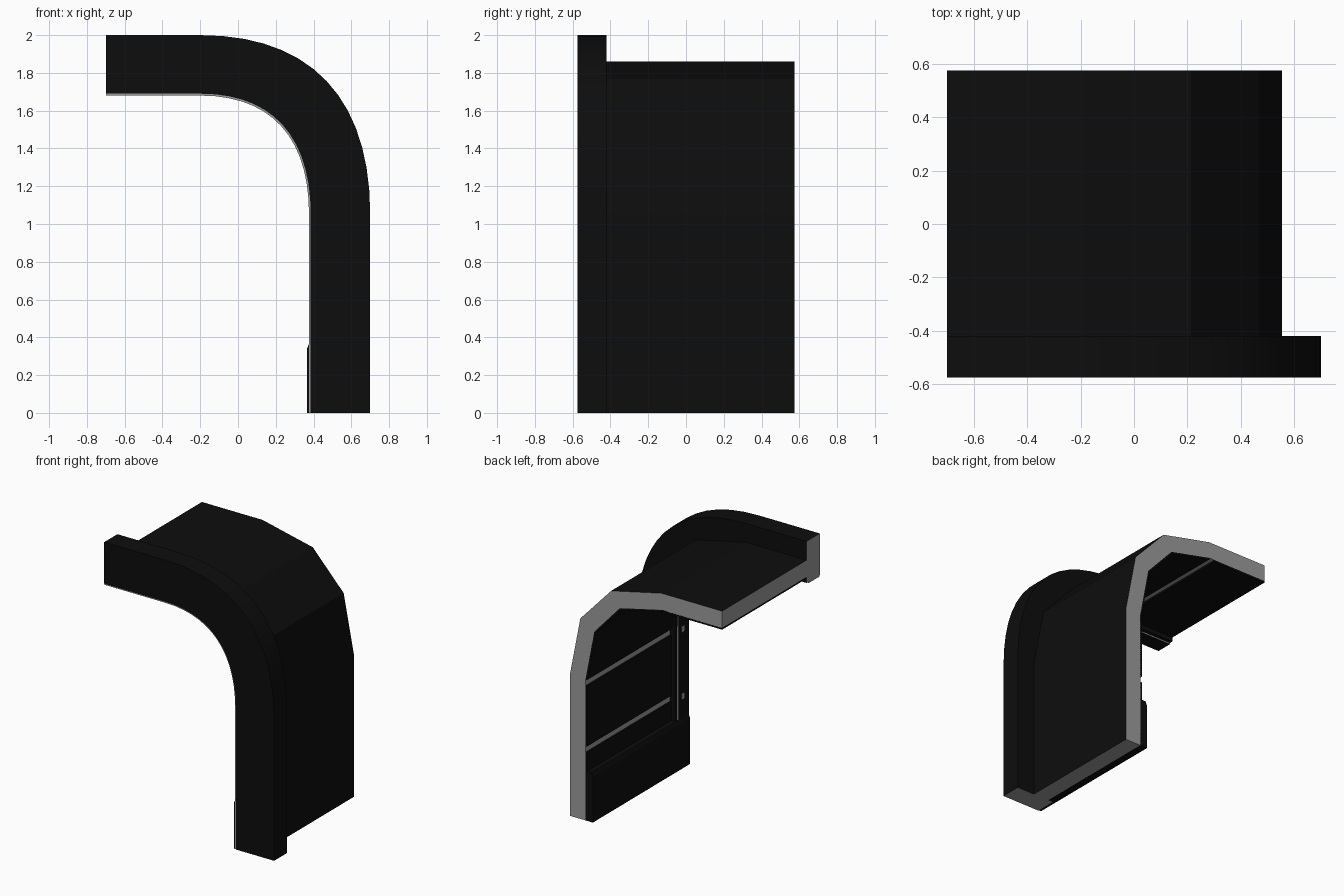
import bpy, bmesh, math

if "Cube" in bpy.data.objects:
    bpy.data.objects.remove(bpy.data.objects["Cube"])

def material(name, v):
    m = bpy.data.materials.new(name)
    m.diffuse_color = (v, v, v, 1)
    m.use_nodes = True
    m.node_tree.nodes["Principled BSDF"].inputs["Base Color"].default_value = m.diffuse_color
    return m

BLACK, GREY = 0, 1
MATS = [material("matte black", 0.004), material("core grey", 0.33)]
Y_FRONT, Y_RIM, Y_BACK = -0.575, -0.42, 0.575
X_LEFT, X_BEND, Z_BEND = -0.7, -0.2, 1.05

def bend(x, z, seg, k=0.65):
    """Quarter bend from the wall (x, Z_BEND) up to the roof (X_BEND, z)."""
    pts = []
    for i in range(seg + 1):
        t = i / seg
        w = [(1 - t) ** 3, 3 * t * (1 - t) ** 2, 3 * t * t * (1 - t), t ** 3]
        u = w[0] + w[1] + w[2] * k
        v = w[1] * k + w[2] + w[3]
        pts.append((X_BEND + (x - X_BEND) * u, Z_BEND + (z - Z_BEND) * v))
    return pts

def full(x, z, seg):
    """Whole profile: wall, bend and roof."""
    return [(x, 0)] + bend(x, z, seg) + [(X_LEFT, z)]

def ribbon(name, outer, inner, y0, y1, out=BLACK, inn=BLACK, front=BLACK,
           back=BLACK, ends=BLACK, smooth=False):
    """Solid between two matching profiles, extruded along y."""
    bm = bmesh.new()
    rings = [[bm.verts.new((p[0], y, p[1])) for p, y in
              ((o, y0), (o, y1), (i, y1), (i, y0))] for o, i in zip(outer, inner)]
    for a, b in zip(rings, rings[1:]):
        for j, mat in enumerate((out, back, inn, front)):
            k = (j + 1) % 4
            bm.faces.new((a[j], a[k], b[k], b[j])).material_index = mat
    for r in (rings[0], rings[-1]):
        bm.faces.new(r).material_index = ends
    bmesh.ops.recalc_face_normals(bm, faces=bm.faces)
    me = bpy.data.meshes.new(name)
    bm.to_mesh(me)
    bm.free()
    for m in MATS:
        me.materials.append(m)
    ob = bpy.data.objects.new(name, me)
    bpy.context.collection.objects.link(ob)
    if smooth:
        bpy.ops.object.select_all(action='DESELECT')
        ob.select_set(True)
        bpy.context.view_layer.objects.active = ob
        bpy.ops.object.shade_smooth_by_angle(angle=math.radians(30))
    return ob

# Thick front rim with a smooth bend
ribbon("front_rim", full(0.7, 2.0, 14), full(0.385, 1.69, 14), Y_FRONT, Y_RIM,
       ends=GREY, smooth=True)

# Faceted shell behind the rim, bare core on the inside and cut ends
ribbon("shell", full(0.555, 1.86, 3), full(0.425, 1.735, 3), Y_RIM, Y_BACK,
       inn=GREY, back=GREY, ends=GREY)

# Thin trim plate lining the inside of the rim
ribbon("rim_trim", full(0.387, 1.692, 14), full(0.376, 1.68, 14), -0.57, -0.446,
       front=GREY, back=GREY, ends=GREY, smooth=True)

# Black lining panels, with grey seams left open between them
XO, XI, ZO, ZI = 0.426, 0.412, 1.736, 1.722
for name, z0, z1 in (("lower_wall_panel", 0.3, 0.51), ("upper_wall_panel", 0.555, 1.005)):
    ribbon(name, [(XO, z0), (XO, z1)], [(XI, z0), (XI, z1)], Y_RIM, Y_BACK)
ribbon("bend_panel", bend(XO, ZO, 3), bend(XI, ZI, 3), Y_RIM, Y_BACK)
ribbon("roof_panel", [(-0.245, ZO), (X_LEFT, ZO)], [(-0.245, ZI), (X_LEFT, ZI)],
       Y_RIM, Y_BACK)

# Short seam marks across the rim trim
for i, z in enumerate((0.53, 1.03)):
    ribbon(f"trim_seam_{i + 1}", [(0.378, z - 0.022), (0.378, z + 0.022)],
           [(0.375, z - 0.022), (0.375, z + 0.022)], -0.52, -0.48,
           inn=GREY)

# Skirting board with a bevelled top edge
ribbon("skirting_board", [(0.426, 0), (0.426, 0.34), (0.426, 0.37)],
       [(0.365, 0), (0.365, 0.34), (0.378, 0.37)], -0.57, Y_BACK)
